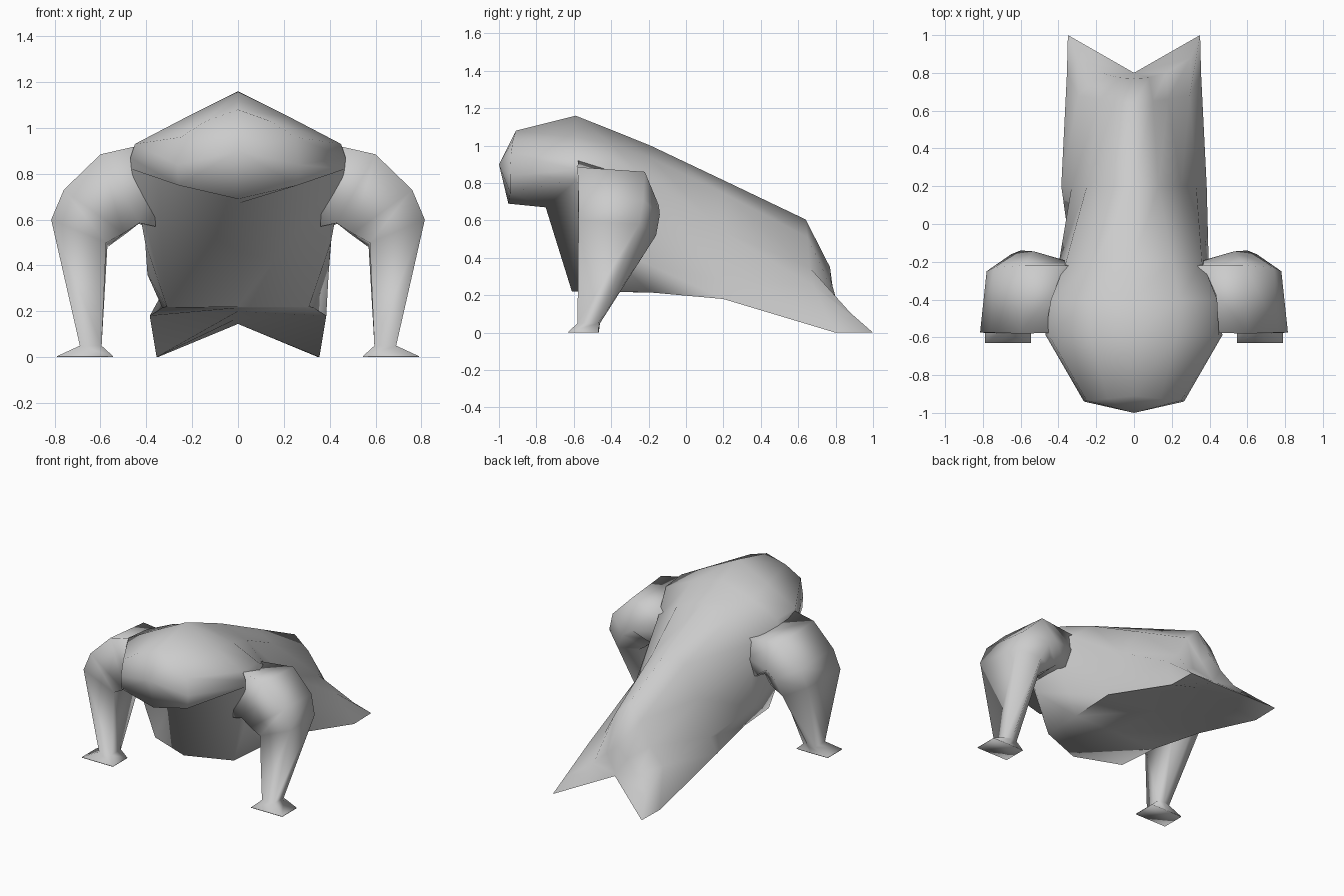
import bpy, bmesh, math

hide = bpy.data.materials.new("grey hide")
hide.diffuse_color = (0.6, 0.6, 0.6, 1)


def skin(name, rings, cap_start=None, cap_end=None, angle=60):
    """Bridge closed rings of points; caps are fans around a given point."""
    bm = bmesh.new()
    loops = [[bm.verts.new(p) for p in r] for r in rings]
    n = len(rings[0])
    for a, b in zip(loops, loops[1:]):
        for i in range(n):
            j = (i + 1) % n
            bm.faces.new((a[i], a[j], b[j], b[i]))
    for loop, tip in ((loops[0], cap_start), (loops[-1], cap_end)):
        if tip is None:
            bm.faces.new(loop)
        else:
            c = bm.verts.new(tip)
            for i in range(n):
                bm.faces.new((loop[i], loop[(i + 1) % n], c))
    bmesh.ops.recalc_face_normals(bm, faces=bm.faces)
    me = bpy.data.meshes.new(name)
    bm.to_mesh(me)
    bm.free()
    ob = bpy.data.objects.new(name, me)
    bpy.context.collection.objects.link(ob)
    me.materials.append(hide)
    bpy.ops.object.select_all(action='DESELECT')
    ob.select_set(True)
    bpy.context.view_layer.objects.active = ob
    bpy.ops.object.shade_smooth_by_angle(angle=math.radians(angle))
    return ob


# Body half sections: ridge, upper, side, low side, corner, underside
sections = [
    # blunt face
    [(0, -.91, 1.08), (.14, -.925, 1.03), (.25, -.935, .96), (.265, -.94, .84), (.26, -.94, .75), (0, -.95, .69)],
    # brow to chin
    [(0, -.59, 1.16), (.23, -.59, 1.045), (.45, -.59, .93), (.47, -.585, .87), (.465, -.58, .82), (0, -.75, .67)],
    # chest
    [(0, -.40, 1.085), (.24, -.40, 1.01), (.44, -.40, .92), (.405, -.50, .50), (.31, -.49, .22), (0, -.61, .22)],
    # behind the shoulders
    [(0, -.19, 1.0), (.20, -.19, .935), (.36, -.20, .80), (.395, -.19, .36), (.33, -.19, .215), (0, -.19, .215)],
    # waist
    [(0, .2, .815), (.13, .2, .745), (.25, .2, .54), (.33, .2, .28), (.385, .2, .18), (0, .2, .20)],
    # hips
    [(0, .64, .605), (.10, .65, .51), (.18, .66, .35), (.295, .68, .25), (.355, .80, 0), (0, .66, .17)],
    # tail flukes
    [(0, .77, .35), (.08, .775, .28), (.17, .80, .19), (.30, .88, .105), (.35, 1.0, 0), (0, .80, .145)],
]
rings = [s + [(-x, y, z) for x, y, z in s[-2:0:-1]] for s in sections]
skin("body", rings, (0, -1.0, .9), (0, .795, .16), 88)

# Arm rings: front outer, front inner, back inner, back middle, back outer
arm = [
    # shoulder root, sunk into the body
    [(.38, -.575, .935), (.36, -.57, .57), (.36, -.24, .55), (.34, -.20, .70), (.33, -.22, .83)],
    [(.60, -.58, .885), (.43, -.57, .585), (.44, -.26, .585), (.53, -.145, .68), (.59, -.22, .86)],
    [(.76, -.575, .73), (.50, -.575, .54), (.50, -.24, .53), (.60, -.14, .63), (.74, -.23, .71)],
    # elbow
    [(.815, -.575, .60), (.575, -.575, .50), (.57, -.28, .48), (.65, -.16, .52), (.78, -.25, .58)],
    # wrist
    [(.69, -.58, .05), (.595, -.58, .05), (.595, -.47, .05), (.64, -.46, .05), (.69, -.47, .05)],
    # flat flared foot
    [(.79, -.63, .004), (.545, -.63, .004), (.545, -.468, .004), (.66, -.466, .004), (.79, -.468, .004)],
    [(.79, -.63, 0), (.545, -.63, 0), (.545, -.468, 0), (.66, -.466, 0), (.79, -.468, 0)],
]
for side, s in (("left", 1), ("right", -1)):
    skin(side + "_arm", [[(s * x, y, z) for x, y, z in r] for r in arm], angle=100)
